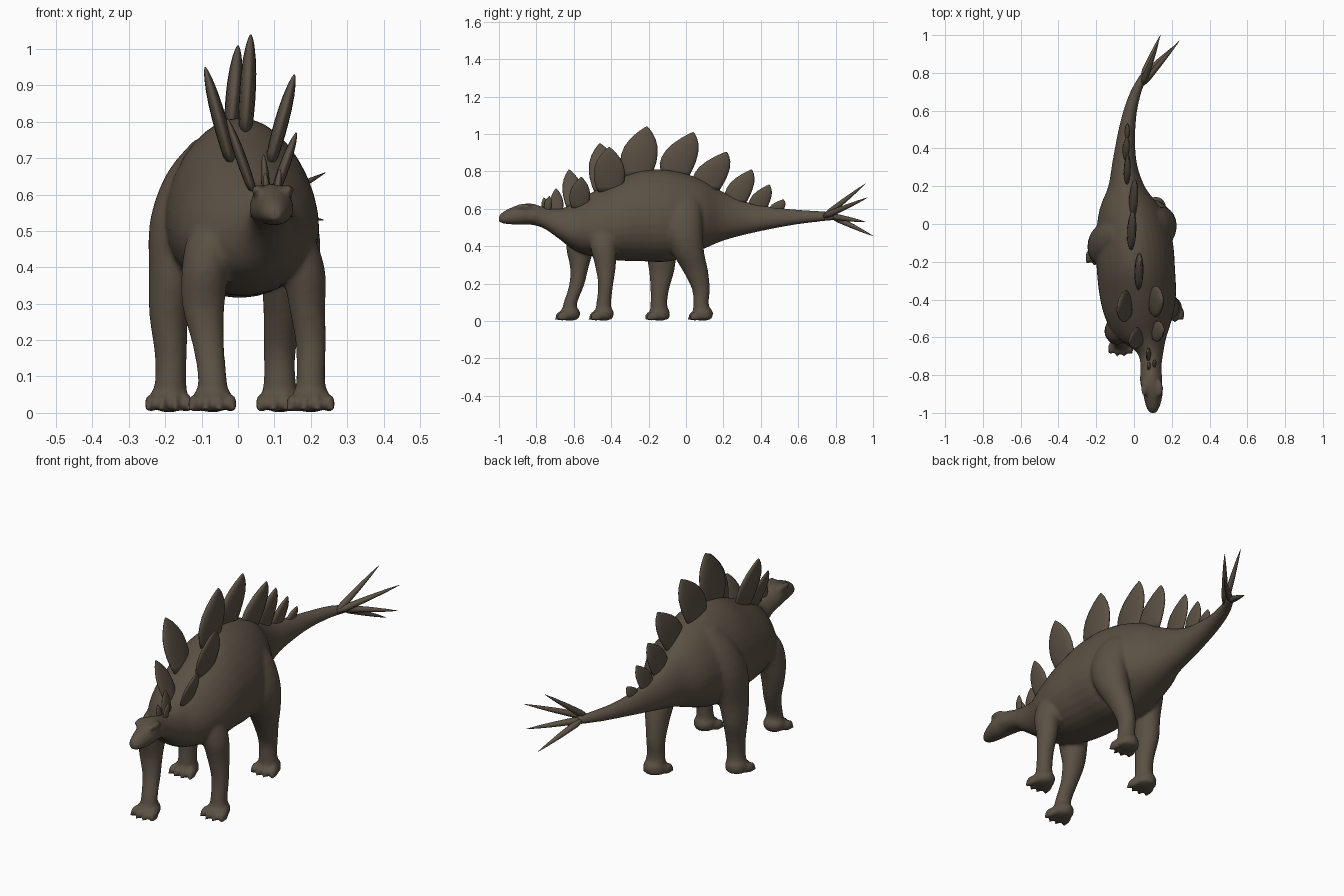
import bpy
import bmesh
from math import sin, cos, pi
from mathutils import Vector

default_cube = bpy.data.objects.get("Cube")
if default_cube:
    bpy.data.objects.remove(default_cube, do_unlink=True)

# One hide colour for the whole animal
hide = bpy.data.materials.new("dark brown hide")
hide.use_nodes = True
colour = (0.105, 0.082, 0.058, 1)
hide.diffuse_color = colour
hide.node_tree.nodes["Principled BSDF"].inputs["Base Color"].default_value = colour


def spline(stations, steps):
    """Catmull-Rom curve through stations given in hundredths of a unit."""
    pts = [Vector(s) / 100 for s in stations]
    pts = [pts[0]] + pts + [pts[-1]]
    result = []
    for a, b, c, d in zip(pts, pts[1:], pts[2:], pts[3:]):
        for i in range(steps):
            t = i / steps
            result.append(b + (c - a) * t / 2 + (a * 2 - b * 5 + c * 4 - d) * (t * t / 2)
                          + (b * 3 - a - c * 3 + d) * (t ** 3 / 2))
    return result + [pts[-2]]


def skin(bm, rings):
    """Join rings of points into a closed tube."""
    loops = [[bm.verts.new(p) for p in ring] for ring in rings]
    for low, high in zip(loops, loops[1:]):
        for i in range(len(low)):
            j = (i + 1) % len(low)
            bm.faces.new((low[i], low[j], high[j], high[i]))
    bm.faces.new(loops[0][::-1])
    bm.faces.new(loops[-1])


def upright_tube(bm, rows, sides=20):
    """Tube of level ellipses, each row being x, y, z, x radius, y radius."""
    angles = [2 * pi * i / sides for i in range(sides)]
    skin(bm, [[(x + rx * cos(a), y + ry * sin(a), z) for a in angles]
              for x, y, z, rx, ry in rows])


def spike(bm, base, tip, radius, sides=10):
    """Pointed horn that swells slightly before it tapers."""
    base, tip = Vector(base), Vector(tip)
    turn = (tip - base).to_track_quat('Z', 'Y')
    rings = []
    for t, r in ((0, .7), (.15, 1), (.5, .75), (.8, .4), (1, .06)):
        rings.append([base.lerp(tip, t) + turn @ Vector((cos(a), sin(a), 0)) * radius * r
                      for a in (2 * pi * i / sides for i in range(sides))])
    skin(bm, rings)


def ball(bm, centre, size):
    made = bmesh.ops.create_uvsphere(bm, u_segments=16, v_segments=10, radius=1)
    for v in made["verts"]:
        v.co = Vector(c + s * p for c, s, p in zip(centre, size, v.co))


def finish(bm, name):
    bmesh.ops.recalc_face_normals(bm, faces=bm.faces)
    mesh = bpy.data.meshes.new(name)
    bm.to_mesh(mesh)
    bm.free()
    mesh.materials.append(hide)
    obj = bpy.data.objects.new(name, mesh)
    bpy.context.collection.objects.link(obj)
    mesh.polygons.foreach_set("use_smooth", [True] * len(mesh.polygons))
    return obj


body = bmesh.new()

# Head, neck, trunk and tail: y, x, belly height, back height, half width
trunk = [(-100, 10, 53, 56.5, 1.8), (-97, 10, 52, 59, 3.5), (-90, 10, 51.5, 62, 5.2),
         (-83, 9, 51.5, 63, 5.8), (-76, 9, 49.5, 61, 5.5), (-68, 8.5, 44, 60, 7),
         (-60, 4, 38, 63, 13), (-50, 2.5, 34.5, 69, 17.5), (-38, 2, 32.5, 75, 20),
         (-24, 1, 32, 80.5, 20.5), (-8, 0, 32, 80.5, 20), (8, -2, 38, 76, 16),
         (20, -4, 43, 69, 9.5), (35, -5, 47, 63, 6), (55, -3, 51, 60, 4),
         (70, 1, 53, 59, 3), (80, 6, 54, 58, 2.3)]
angles = [2 * pi * i / 32 for i in range(32)]
skin(body, [[(x + w * cos(a) * (1 - .16 * sin(a)), y, (lo + hi + (hi - lo) * sin(a)) / 2)
             for a in angles] for y, x, lo, hi, w in spline(trunk, 4)])

# Brow ridges and cheeks
for side in (-1, 1):
    ball(body, (.095 + side * .042, -.87, .612), (.017, .045, .016))
    ball(body, (.095 + side * .038, -.82, .56), (.018, .05, .03))

# Legs: x, y, z, x radius, y radius from the hip down
legs = [
    [(10, -44, 57, 3, 4), (14, -44, 49, 6.5, 8), (18, -44, 39, 6, 7),
     (19, -43, 29, 5, 5.5), (20, -43, 19, 4.2, 4), (20, -44, 9, 4, 4), (20, -44, 1, 5, 5)],
    [(-3, -51, 57, 3, 4), (-7, -54, 49, 6.5, 8), (-9, -56.5, 39, 6.5, 7.5),
     (-9.5, -57, 29, 5.8, 5), (-8.2, -58.5, 19, 4.4, 4), (-7, -62, 9, 4, 3.7),
     (-7, -62, 1, 5, 5)],
    [(5, -2, 72, 4, 6), (11, -2, 62, 7, 10), (14.5, -1.5, 49, 8, 10.5),
     (14, 1, 37, 7.5, 8.7), (12.5, 5, 27, 5.5, 6.8), (11.5, 8, 17, 4.4, 4.8),
     (11.5, 8, 9, 4.4, 4.2), (11.5, 9, 1, 5.8, 5.5)],
    [(-8, -6, 75, 4, 6), (-13, -8, 66, 6.5, 9), (-16.8, -11, 53, 7.4, 10.5),
     (-18, -13, 38, 6.5, 8.5), (-19, -13, 27, 5.4, 6.8), (-18.5, -14, 17, 4.5, 5),
     (-18.5, -14.5, 9, 4.3, 4.5), (-19, -14, 1, 5.5, 5.5)]]
for leg in legs:
    upright_tube(body, spline(leg, 3))
    x, y = leg[-1][0] / 100, leg[-1][1] / 100
    # Foot pad with splayed toes and blunt claws
    ball(body, (x, y, .04), (.055, .056, .04))
    for fan in (-1.5, -.5, .5, 1.5):
        reach = .072 - .013 * abs(fan)
        ball(body, (x + fan * .034, y - reach * .7, .026), (.016, .034, .026))
        spike(body, (x + fan * .035, y - reach * .9, .02),
              (x + fan * .041, y - reach - .02, .006), .014)

# Fuse the body parts into one smooth skin
body_obj = finish(body, "body")
remesh = body_obj.modifiers.new("fuse", 'REMESH')
remesh.mode = 'VOXEL'
remesh.voxel_size = .009
remesh.use_smooth_shade = True
soften = body_obj.modifiers.new("soften", 'SMOOTH')
soften.factor = .5
soften.iterations = 7

# Back plates: base x, y, z, tip x, y, z, half width
plates = [(8, -75, 59, 7.5, -76, 66, 2), (10.5, -74, 59, 11.5, -73, 67, 2),
          (8, -69, 57, 7, -69.5, 71, 3.5), (4, -60, 61, -3, -62.5, 81, 5.5),
          (10, -57, 60, 16, -56, 77, 5.5), (-2, -43, 69, -9, -46, 95, 8.3),
          (9, -41, 69, 15.5, -41, 93, 8.3), (2, -26, 77, 3.5, -21, 104, 9.7),
          (-2, -5.5, 77, 0, 3.8, 101, 9.5), (-1, 11.5, 70, 1, 21.5, 90.5, 9),
          (-4, 27, 63, -3, 35, 81, 7), (-5, 38.5, 59, -3, 44.5, 73, 5.5),
          (-4, 48, 58, -3, 52, 65, 4)]
leaf = [(0, .72), (.12, .87), (.3, 1), (.45, 1), (.6, .92), (.75, .71), (.88, .42),
        (.96, .18), (1, .03)]
for number, plate in enumerate(plates, 1):
    base, tip = Vector(plate[:3]) / 100, Vector(plate[3:6]) / 100
    half = plate[6] / 100
    bm = bmesh.new()
    rows = []
    for t, w in leaf:
        p = base.lerp(tip, t)
        # the blade leans back most near its point
        p.y = base.y + (tip.y - base.y) * t ** 1.9
        rows.append((*p, (.006 + half * .17) * w ** .7, half * w))
    upright_tube(bm, rows, 16)
    finish(bm, f"back_plate_{number}")

# Tail spikes in two pairs
tail_spikes = {"left_upper": (24, 97, 66), "left_lower": (23.5, 96, 53),
               "right_upper": (13, 96, 73.5), "right_lower": (14, 100, 45.5)}
for name, tip in tail_spikes.items():
    bm = bmesh.new()
    front = .74 if "upper" in name else .78
    spike(bm, (.045, front, .56), Vector(tip) / 100, .017)
    finish(bm, f"tail_spike_{name}")
